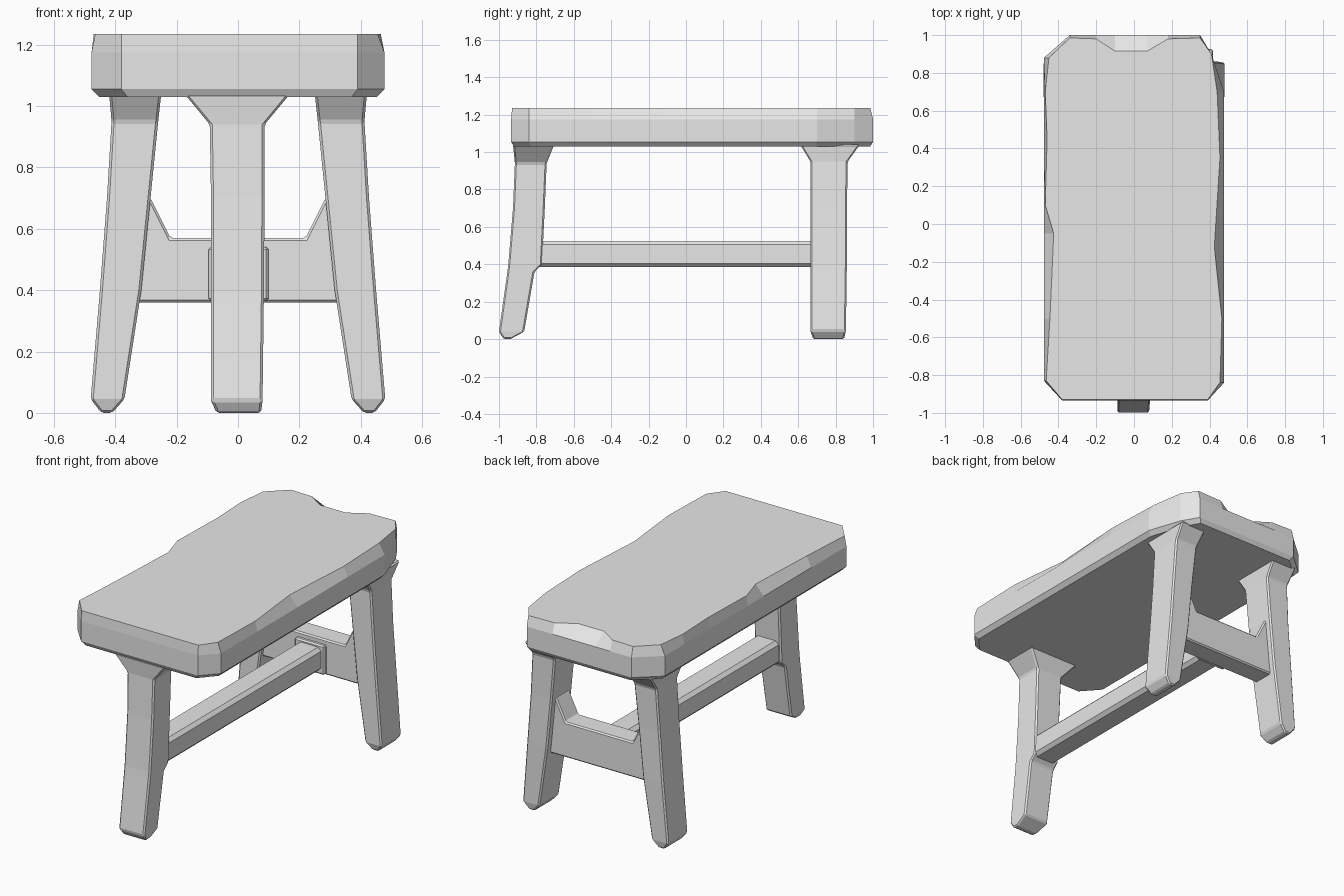
import bpy
import bmesh

default = bpy.data.objects.get("Cube")
if default:
    bpy.data.objects.remove(default, do_unlink=True)

grey = bpy.data.materials.new("plain grey")
grey.use_nodes = True
grey.diffuse_color = (0.8, 0.8, 0.8, 1)
grey.node_tree.nodes["Principled BSDF"].inputs["Base Color"].default_value = grey.diffuse_color


def loft(name, rings, bevel=0):
    """Join rings of equal point count into a closed, flat-shaded solid."""
    bm = bmesh.new()
    loops = [[bm.verts.new(p) for p in ring] for ring in rings]
    for low, high in zip(loops, loops[1:]):
        for i in range(len(low)):
            j = (i + 1) % len(low)
            bm.faces.new((low[i], low[j], high[j], high[i]))
    bm.faces.new(loops[0][::-1])
    bm.faces.new(loops[-1])
    bmesh.ops.recalc_face_normals(bm, faces=bm.faces)
    mesh = bpy.data.meshes.new(name)
    bm.to_mesh(mesh)
    bm.free()
    mesh.materials.append(grey)
    obj = bpy.data.objects.new(name, mesh)
    bpy.context.collection.objects.link(obj)
    if bevel:
        mod = obj.modifiers.new("worn edges", "BEVEL")
        mod.width = bevel
        mod.segments = 1
        mod.limit_method = "ANGLE"
    return obj


def section(z, x0, x1, y0, y1):
    return [(x0, y0, z), (x1, y0, z), (x1, y1, z), (x0, y1, z)]


def leg(name, sections, side=1):
    rings = [[(side * x, y, z) for x, y, z in section(*s)] for s in sections]
    return loft(name, rings, 0.008)


# Seat: hewn slab whose top edge is chipped inwards here and there
top_outline = [
    (-.38, -.93), (.39, -.93), (.455, -.84), (.465, -.5), (.425, -.12),
    (.455, .35), (.44, .7), (.41, .9), (.35, .985), (.18, .98),
    (.07, .915), (-.1, .915), (-.2, .98), (-.34, .985), (-.45, .88),
    (-.47, .7), (-.46, .45), (-.47, .1), (-.425, -.05), (-.445, -.5), (-.465, -.83),
]


def rim(x, y):
    """Push a chipped point out to the full size of the slab."""
    if abs(x) > .42:
        x = .477 if x > 0 else -.477
    elif abs(x) < .4:
        y = 1 if y > 0 else -.935
    return x, y


outer = [rim(x, y) for x, y in top_outline]
loft("seat", [
    [(x * .95, y * .985, 1.03) for x, y in outer],
    [(x, y, 1.055) for x, y in outer],
    [(x, y, 1.175) for x, y in outer],
    [(x, y, 1.235) for x, y in top_outline],
])

# Front leg: single post, kicked forwards and flared under the seat
leg("front_leg", [
    (0, -.07, .075, -.975, -.94),
    (.04, -.088, .08, -1, -.865),
    (.36, -.088, .084, -.955, -.81),
    (.4, -.088, .085, -.95, -.77),
    (.7, -.088, .086, -.925, -.755),
    (.94, -.092, .087, -.915, -.745),
    (1.04, -.175, .17, -.925, -.705),
])

# Back legs: splayed sideways and mirrored
for side, word in ((1, "left"), (-1, "right")):
    leg("back_leg_" + word, [
        (0, .41, .445, .68, .845),
        (.045, .37, .48, .665, .855),
        (.4, .315, .45, .665, .86),
        (.7, .285, .427, .665, .86),
        (.95, .26, .412, .665, .865),
        (1.04, .25, .42, .61, .93),
    ], side)

# Crossbar between the back legs, with gussets rising at both ends
right_half = [(.29, .36), (.36, .36), (.36, .7), (.285, .7), (.22, .57)]
profile = right_half + [(-x, z) for x, z in reversed(right_half)]
loft("crossbar", [[(x, y, z) for x, z in profile] for y in (.69, .82)], .008)

# Long stretcher from the front leg to the crossbar
loft("stretcher", [section(z, -.075, .08, -.86, .75) for z in (.385, .525)], .02)

# Widened tenon where the stretcher meets the crossbar
loft("stretcher_tenon", [section(z, -.096, .1, .668, .72) for z in (.365, .54)], .008)
